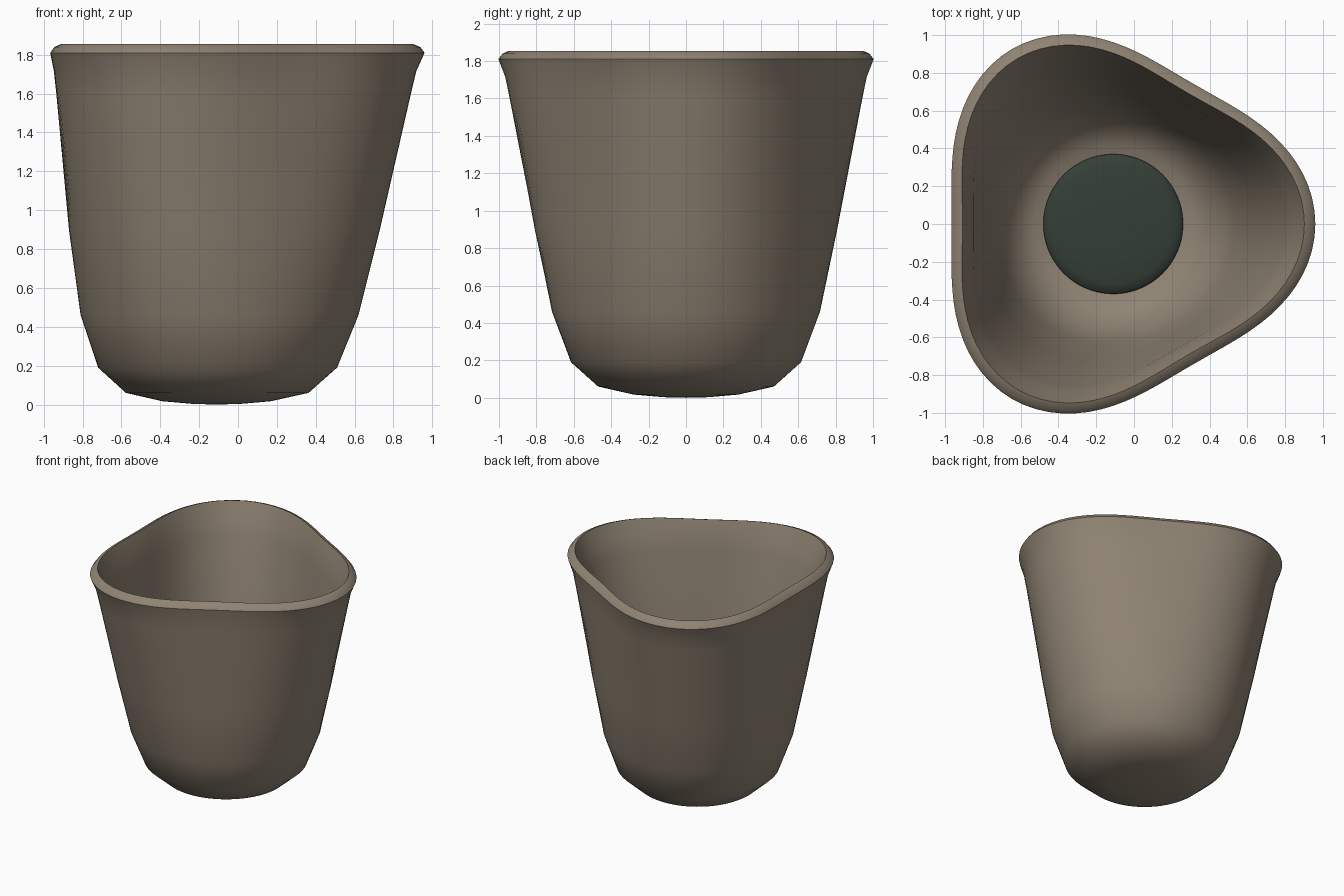
import bpy
import bmesh
import math

SIDES = 96
CENTRE_X = -0.11
WALL = 0.085

if "Cube" in bpy.data.objects:
    bpy.data.objects.remove(bpy.data.objects["Cube"], do_unlink=True)


def make_material(name, rgb):
    mat = bpy.data.materials.new(name)
    mat.use_nodes = True
    mat.diffuse_color = (*rgb, 1)
    mat.node_tree.nodes["Principled BSDF"].inputs["Base Color"].default_value = (*rgb, 1)
    return mat


def add_ring(bm, radius, lobe, z):
    """Three-lobed ring: a circle pushed out towards three corners."""
    ring = []
    for i in range(SIDES):
        t = 2 * math.pi * i / SIDES
        r = radius + lobe * math.cos(3 * t)
        ring.append(bm.verts.new((CENTRE_X + r * math.cos(t), r * math.sin(t), z)))
    return ring


def loft(name, rings, start_z, end_z, mat):
    """Skin a closed body through the rings, with a centre point at each end."""
    bm = bmesh.new()
    loops = [add_ring(bm, *ring) for ring in rings]
    start = bm.verts.new((CENTRE_X, 0, start_z))
    end = bm.verts.new((CENTRE_X, 0, end_z))
    for i in range(SIDES):
        j = (i + 1) % SIDES
        bm.faces.new((start, loops[0][j], loops[0][i]))
        bm.faces.new((end, loops[-1][i], loops[-1][j]))
        for a, b in zip(loops, loops[1:]):
            bm.faces.new((a[i], a[j], b[j], b[i]))
    bmesh.ops.recalc_face_normals(bm, faces=bm.faces)
    mesh = bpy.data.meshes.new(name)
    bm.to_mesh(mesh)
    bm.free()
    mesh.materials.append(mat)
    obj = bpy.data.objects.new(name, mesh)
    bpy.context.collection.objects.link(obj)
    bpy.ops.object.select_all(action="DESELECT")
    obj.select_set(True)
    bpy.context.view_layer.objects.active = obj
    bpy.ops.object.shade_smooth_by_angle(angle=math.radians(40))
    return obj


clay = make_material("taupe clay", (0.275, 0.227, 0.171))
green = make_material("dark green", (0.034, 0.048, 0.037))

# Outer wall: mean radius, corner push, height
outer = [
    (0.12, 0.0, 0.003),
    (0.28, 0.0, 0.017),
    (0.47, 0.003, 0.06),
    (0.615, 0.005, 0.19),
    (0.715, 0.015, 0.46),
    (0.80, 0.04, 0.90),
    (0.9125, 0.0875, 1.60),
    (0.9325, 0.095, 1.715),
    (0.9625, 0.1075, 1.81),
]

# Rounded lip, then the flare into the hollow
lip = [
    (0.94, 0.1075, 1.84),
    (0.905, 0.107, 1.855),
    (0.88, 0.104, 1.79),
    (0.85, 0.096, 1.70),
]

# Hollow follows the outer wall at an even thickness
hollow = [(r - WALL, lobe, z + 0.02) for r, lobe, z in reversed(outer[3:7])]
hollow += [(0.42, 0.003, 0.14), (0.25, 0.0, 0.10)]

loft("cup_body", outer + lip + hollow, 0.0, 0.09, clay)

# Shallow domed disc resting in the bottom of the hollow
dome = [(0.33, 0, 0.11), (0.37, 0, 0.145)]
dome += [(0.37 * math.cos(k * math.pi / 12), 0, 0.15 + 0.04 * math.sin(k * math.pi / 12))
         for k in range(1, 6)]
loft("inner_disc", dome, 0.11, 0.19, green)
